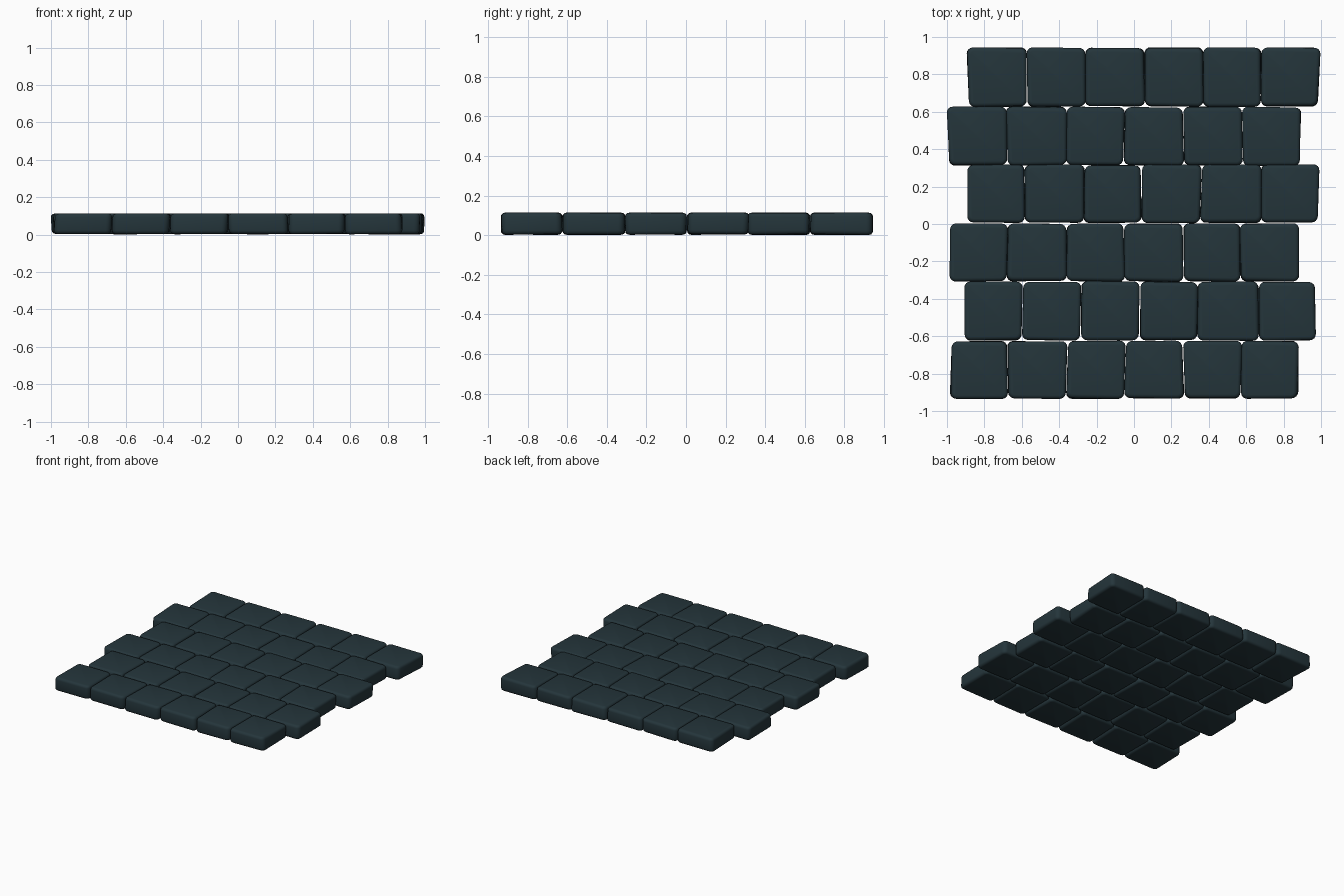
import bpy, bmesh, random

if "Cube" in bpy.data.objects:
    bpy.data.objects.remove(bpy.data.objects["Cube"])

random.seed(4)

slate = bpy.data.materials.new("dark_slate")
slate.diffuse_color = (0.018, 0.036, 0.044, 1)
slate.use_nodes = True
slate.node_tree.nodes["Principled BSDF"].inputs["Base Color"].default_value = slate.diffuse_color

# Each row: back y, front y, seam x at the back edge, seam x at the front edge
rows = [
    (0.943, 0.628, (-.895, -.575, -.26, .055, .37, .68, .995), (-.88, -.575, -.26, .06, .37, .68, .985)),
    (0.625, 0.313, (-1.0, -.683, -.36, -.05, .26, .58, .895), (-.99, -.68, -.36, -.053, .267, .58, .885)),
    (0.318, 0.006, (-.895, -.585, -.262, .04, .36, .68, .99), (-.895, -.585, -.27, .04, .353, .68, .985)),
    (0.002, -.306, (-.98, -.675, -.36, -.053, .265, .567, .882), (-.99, -.683, -.36, -.05, .265, .573, .888)),
    (-.308, -.623, (-.91, -.59, -.28, .035, .34, .668, .968), (-.905, -.6, -.285, .03, .34, .668, .973)),
    (-.626, -.933, (-.98, -.68, -.355, -.045, .262, .577, .882), (-.985, -.675, -.365, -.055, .267, .57, .876)),
]


def stone(name, back, front, xb, xf):
    """A slightly irregular rounded block over a four-cornered outline."""
    def j(a):
        return random.uniform(-a, a)

    bm = bmesh.new()
    corners = [(xf[0], front), (xf[1], front), (xb[1], back), (xb[0], back)]
    cx = sum(c[0] for c in corners) / 4
    cy = (back + front) / 2
    rings = []
    for z in (0.004, 0.113):
        zj = 0.003 if z < 0.05 else 0.001
        rings.append([bm.verts.new((cx + (x - cx) * 0.99 + j(.005),
                                    cy + (y - cy) * 0.995 + j(.004),
                                    z + j(zj))) for x, y in corners])
    lo, hi = rings
    bm.faces.new(lo[::-1])
    bm.faces.new(hi)
    for i in range(4):
        k = (i + 1) % 4
        bm.faces.new((lo[i], lo[k], hi[k], hi[i]))
    # rounded upright corners, then softer rims
    up = [e for e in bm.edges if abs(e.verts[0].co.z - e.verts[1].co.z) > 0.05]
    bmesh.ops.bevel(bm, geom=up, offset=0.032, segments=4, profile=0.5, affect='EDGES')
    rim = [e for e in bm.edges if abs(e.verts[0].co.z - e.verts[1].co.z) < 0.05]
    bmesh.ops.bevel(bm, geom=rim, offset=0.02, segments=3, profile=0.5, affect='EDGES')
    bmesh.ops.recalc_face_normals(bm, faces=bm.faces)
    for f in bm.faces:
        f.smooth = True
    me = bpy.data.meshes.new(name)
    bm.to_mesh(me)
    bm.free()
    me.materials.append(slate)
    ob = bpy.data.objects.new(name, me)
    bpy.context.collection.objects.link(ob)


# Paving stones, laid in staggered rows
for r, (back, front, xb, xf) in enumerate(rows):
    for c in range(6):
        stone(f"paving_stone_{r + 1}_{c + 1}", back, front, xb[c:c + 2], xf[c:c + 2])
